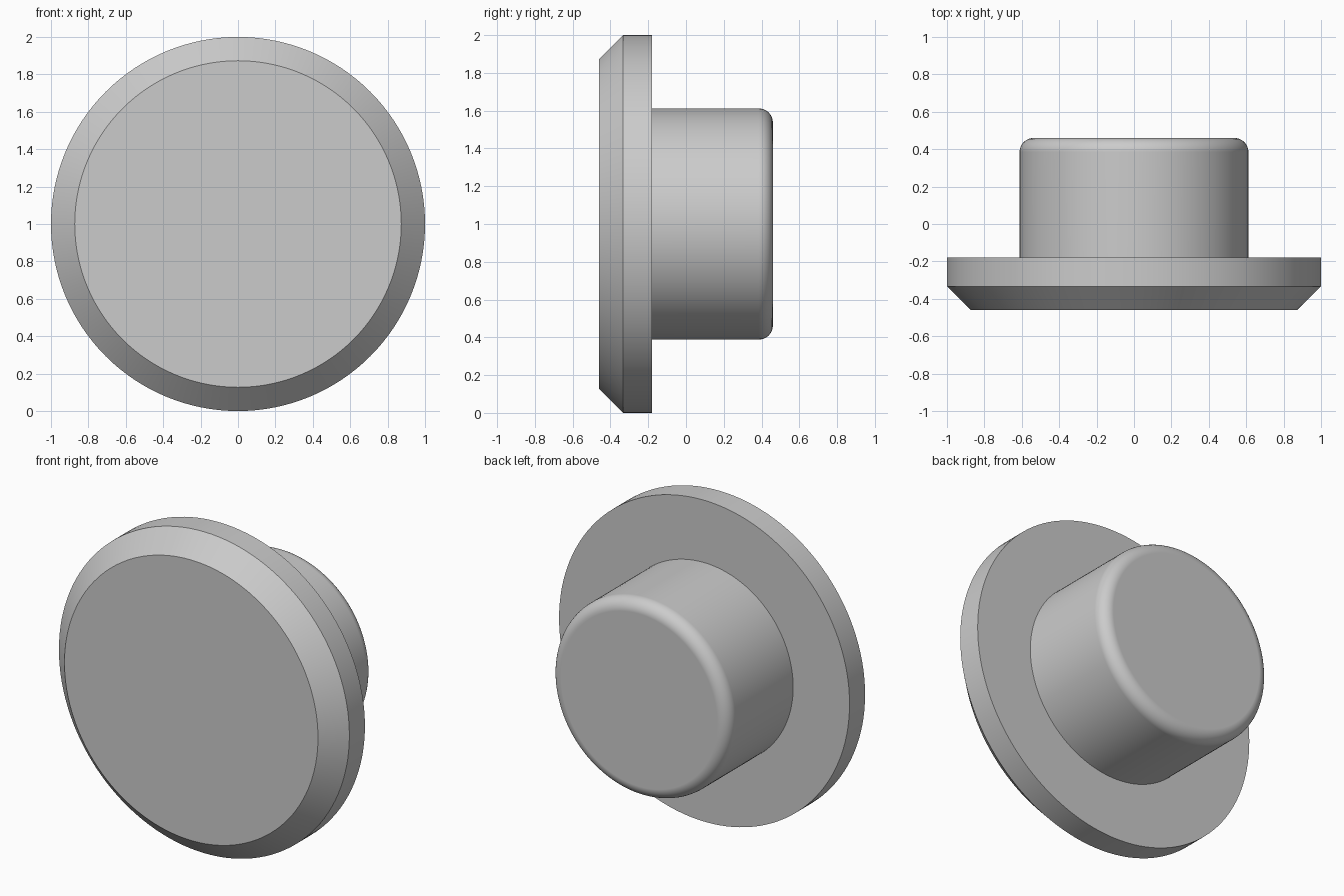
import bpy, bmesh, math
from mathutils import Matrix

if "Cube" in bpy.data.objects:
    bpy.data.objects.remove(bpy.data.objects["Cube"])

SEGMENTS = 128

grey = bpy.data.materials.new("light grey")
grey.use_nodes = True
grey.diffuse_color = (0.6, 0.6, 0.6, 1)
grey.node_tree.nodes["Principled BSDF"].inputs["Base Color"].default_value = (0.6, 0.6, 0.6, 1)


def disc(name, radius, y_front, y_back, bevel_y, bevel_size, bevel_segments):
    """Cylinder along y with the rim at bevel_y chamfered or rounded."""
    bm = bmesh.new()
    place = Matrix.Translation((0, (y_front + y_back) / 2, 1)) @ Matrix.Rotation(math.pi / 2, 4, "X")
    bmesh.ops.create_cone(bm, cap_ends=True, segments=SEGMENTS, radius1=radius,
                          radius2=radius, depth=y_back - y_front, matrix=place)
    rim = [e for e in bm.edges if all(abs(v.co.y - bevel_y) < 1e-4 for v in e.verts)]
    bmesh.ops.bevel(bm, geom=rim, offset=bevel_size, offset_type="OFFSET",
                    segments=bevel_segments, profile=0.5, affect="EDGES")
    bmesh.ops.recalc_face_normals(bm, faces=bm.faces)
    mesh = bpy.data.meshes.new(name)
    bm.to_mesh(mesh)
    bm.free()
    mesh.materials.append(grey)
    obj = bpy.data.objects.new(name, mesh)
    bpy.context.collection.objects.link(obj)
    bpy.ops.object.select_all(action="DESELECT")
    obj.select_set(True)
    bpy.context.view_layer.objects.active = obj
    bpy.ops.object.shade_smooth_by_angle(angle=math.radians(30))
    # Keep the flat ends flat next to the rounded rim
    normals = obj.modifiers.new("flat ends", "WEIGHTED_NORMAL")
    normals.keep_sharp = True
    return obj


# Wide front flange with a chamfered front rim
disc("flange", 1.0, -0.46, -0.18, -0.46, 0.127, 1)

# Narrower rear plug with a rounded back rim, seated slightly in the flange
disc("plug", 0.612, -0.2, 0.46, 0.46, 0.075, 8)
